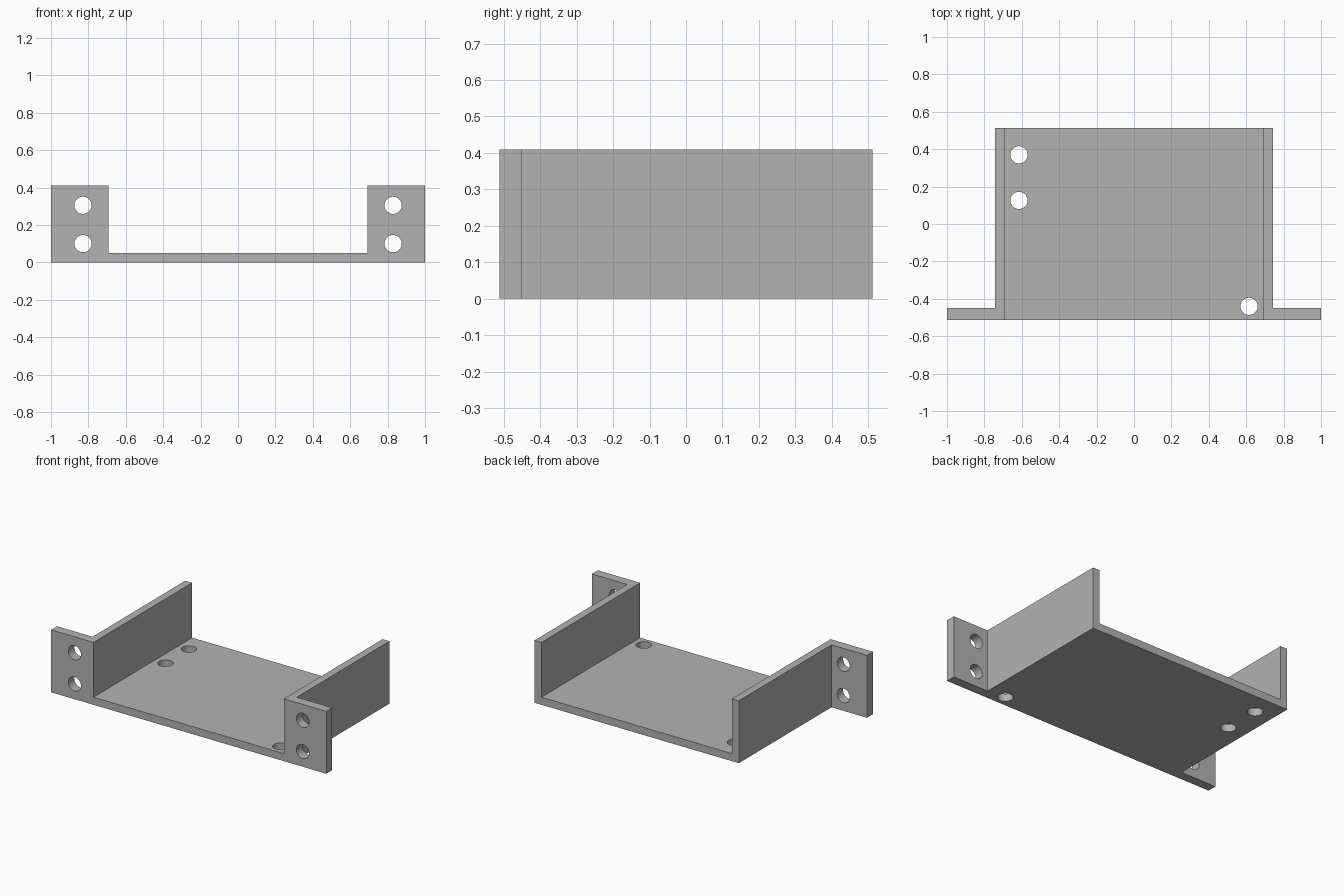
import bpy
import bmesh
from math import pi, radians

cube = bpy.data.objects.get("Cube")
if cube:
    bpy.data.objects.remove(cube, do_unlink=True)

# Main dimensions
HALF_W, FRONT, BACK, HEIGHT = 1.0, -0.512, 0.512, 0.41
OUTER, INNER = 0.742, 0.692      # faces of the side walls
FLOOR, FLANGE_BACK = 0.05, -0.45
HOLE_R = 0.046

metal = bpy.data.materials.new("grey")
metal.use_nodes = True
grey = (0.45, 0.45, 0.45, 1)
metal.diffuse_color = grey
metal.node_tree.nodes["Principled BSDF"].inputs["Base Color"].default_value = grey


def prism(name, outline, z0, z1):
    """Extrude a counter-clockwise outline from z0 to z1."""
    bm = bmesh.new()
    face = bm.faces.new([bm.verts.new((x, y, z0)) for x, y in outline])
    top = bmesh.ops.extrude_face_region(bm, geom=[face])["geom"]
    verts = [v for v in top if isinstance(v, bmesh.types.BMVert)]
    bmesh.ops.translate(bm, verts=verts, vec=(0, 0, z1 - z0))
    bmesh.ops.recalc_face_normals(bm, faces=bm.faces)
    mesh = bpy.data.meshes.new(name)
    bm.to_mesh(mesh)
    bm.free()
    mesh.materials.append(metal)
    obj = bpy.data.objects.new(name, mesh)
    bpy.context.collection.objects.link(obj)
    return obj


def cut(target, cutter):
    """Subtract the cutter and remove it."""
    mod = target.modifiers.new("cut", 'BOOLEAN')
    mod.operation, mod.solver, mod.object = 'DIFFERENCE', 'EXACT', cutter
    cutter.hide_render = True
    bpy.context.view_layer.objects.active = target
    bpy.ops.object.modifier_apply(modifier=mod.name)
    bpy.data.objects.remove(cutter, do_unlink=True)


def drill(target, location, rotation=(0, 0, 0)):
    bpy.ops.mesh.primitive_cylinder_add(vertices=48, radius=HOLE_R, depth=0.2,
                                        location=location, rotation=rotation)
    cutter = bpy.context.object
    cutter.data.materials.append(metal)
    cut(target, cutter)


# Bracket body: tray footprint with a mounting ear on each side
right_side = [(HALF_W, FRONT), (HALF_W, FLANGE_BACK), (OUTER, FLANGE_BACK), (OUTER, BACK)]
outline = right_side + [(-x, y) for x, y in reversed(right_side)]
bracket = prism("mounting_bracket", outline, 0, HEIGHT)

# Open channel between the side walls
channel = [(-INNER, -1), (INNER, -1), (INNER, 1), (-INNER, 1)]
cut(bracket, prism("channel_cutter", channel, FLOOR, 1))

# Screw holes in the ears
for side in (-1, 1):
    for z in (0.1, 0.305):
        drill(bracket, (side * 0.829, FRONT, z), (pi / 2, 0, 0))

# Screw holes in the floor
for x, y in ((-0.615, 0.37), (-0.615, 0.126), (0.615, -0.44)):
    drill(bracket, (x, y, 0))

bpy.ops.object.select_all(action='DESELECT')
bracket.select_set(True)
bpy.context.view_layer.objects.active = bracket
bpy.ops.object.shade_smooth_by_angle(angle=radians(30))
